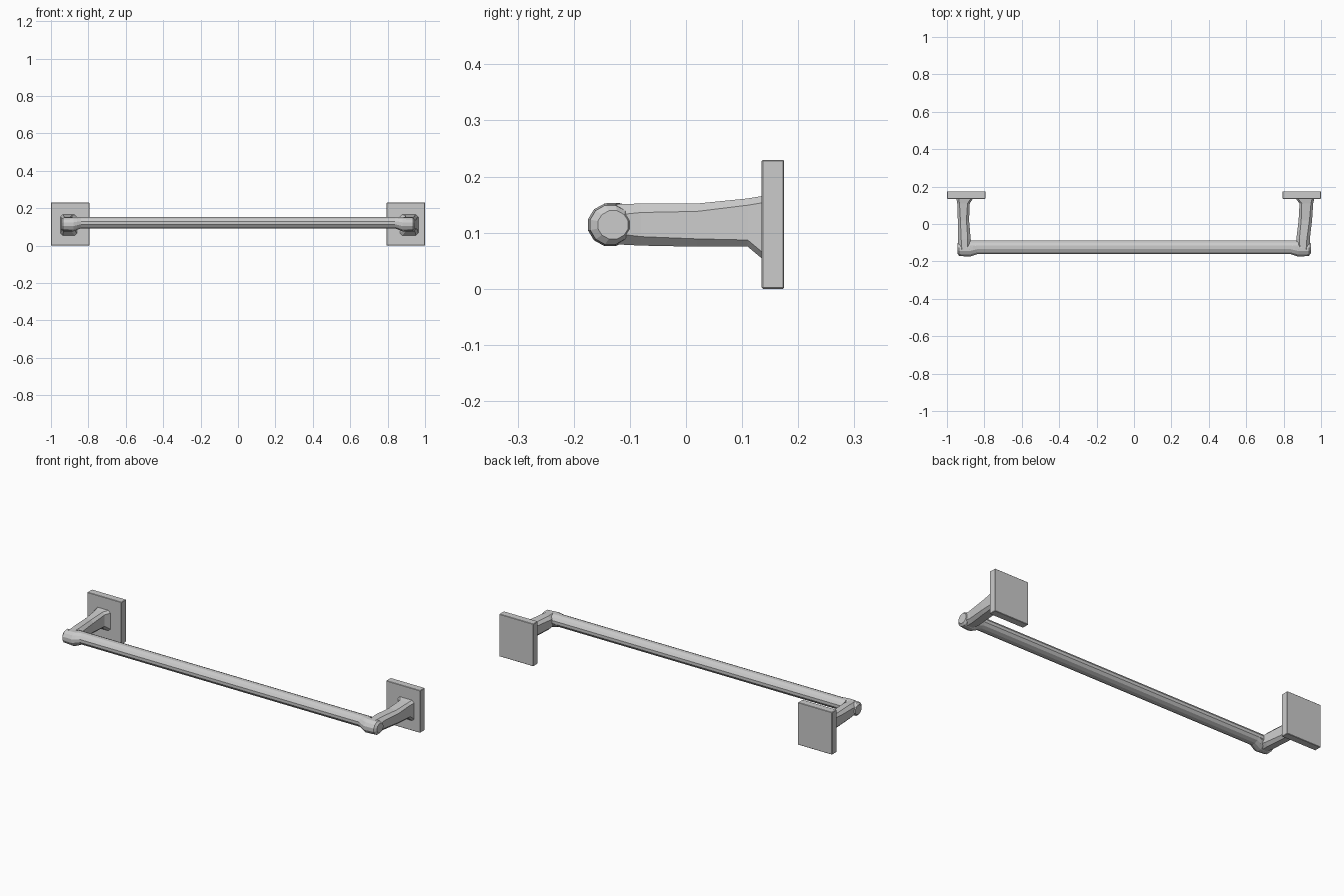
import bpy, bmesh, math

if "Cube" in bpy.data.objects:
    bpy.data.objects.remove(bpy.data.objects["Cube"])


def finish(name, bm):
    bmesh.ops.recalc_face_normals(bm, faces=bm.faces)
    me = bpy.data.meshes.new(name)
    bm.to_mesh(me)
    bm.free()
    ob = bpy.data.objects.new(name, me)
    bpy.context.collection.objects.link(ob)
    return ob


def loft(name, rings):
    """Skin a list of equal-length point rings and cap both ends."""
    bm = bmesh.new()
    loops = [[bm.verts.new(p) for p in r] for r in rings]
    n = len(loops[0])
    for a, b in zip(loops, loops[1:]):
        for i in range(n):
            bm.faces.new((a[i], a[(i + 1) % n], b[(i + 1) % n], b[i]))
    bm.faces.new(loops[0])
    bm.faces.new(loops[-1])
    return finish(name, bm)


def oval_x(x, cy, cz, ry, rz, n=12):
    return [(x, cy + ry * math.cos(2 * math.pi * (i + .5) / n),
             cz + rz * math.sin(2 * math.pi * (i + .5) / n)) for i in range(n)]


def chamfer_y(y, x0, x1, z0, z1, c):
    return [(x, y, z) for x, z in (
        (x0 + c, z0), (x1 - c, z0), (x1, z0 + c), (x1, z1 - c),
        (x1 - c, z1), (x0 + c, z1), (x0, z1 - c), (x0, z0 + c))]


def box(name, x0, x1, y0, y1, z0, z1, bev):
    bm = bmesh.new()
    bmesh.ops.create_cube(bm, size=1)
    for v in bm.verts:
        v.co = ((x0 + x1) / 2 + v.co.x * (x1 - x0),
                (y0 + y1) / 2 + v.co.y * (y1 - y0),
                (z0 + z1) / 2 + v.co.z * (z1 - z0))
    bmesh.ops.bevel(bm, geom=bm.edges[:], offset=bev, segments=1, affect='EDGES')
    return finish(name, bm)


# Long faceted rail
loft("towel_rail", [oval_x(x, -.125, .122, .038, .031) for x in (-.88, .88)])

# Arm sections per side: y, inner |x|, outer |x|, bottom z, top z, chamfer
arms = {
    "left": (-1, [(.14, .858, .95, .05, .166, .012), (.11, .878, .945, .075, .161, .012),
                  (.02, .882, .942, .075, .152, .014), (-.08, .873, .94, .077, .152, .016),
                  (-.14, .87, .94, .08, .15, .02)]),
    "right": (1, [(.14, .862, .965, .05, .166, .012), (.11, .885, .958, .075, .161, .012),
                  (.02, .88, .952, .075, .152, .014), (-.08, .868, .94, .077, .152, .016),
                  (-.14, .868, .94, .08, .15, .02)]),
}
for side, (s, sections) in arms.items():
    # Square wall plate
    xs = sorted((s * .795, s * 1.0))
    box(side + "_wall_plate", xs[0], xs[1], .135, .175, 0, .23, .002)
    # Flared arm
    loft(side + "_arm", [chamfer_y(y, *sorted((s * a, s * b)), z0, z1, c)
                         for y, a, b, z0, z1, c in sections])
    # Rounded elbow with a collar tapering onto the rail
    loft(side + "_elbow", [oval_x(s * x, cy, cz, ry, rz) for x, cy, cz, ry, rz in (
        (.945, -.13, .114, .028, .026), (.935, -.135, .114, .037, .036),
        (.88, -.135, .114, .041, .039), (.862, -.13, .118, .041, .036),
        (.84, -.125, .122, .038, .031))])
